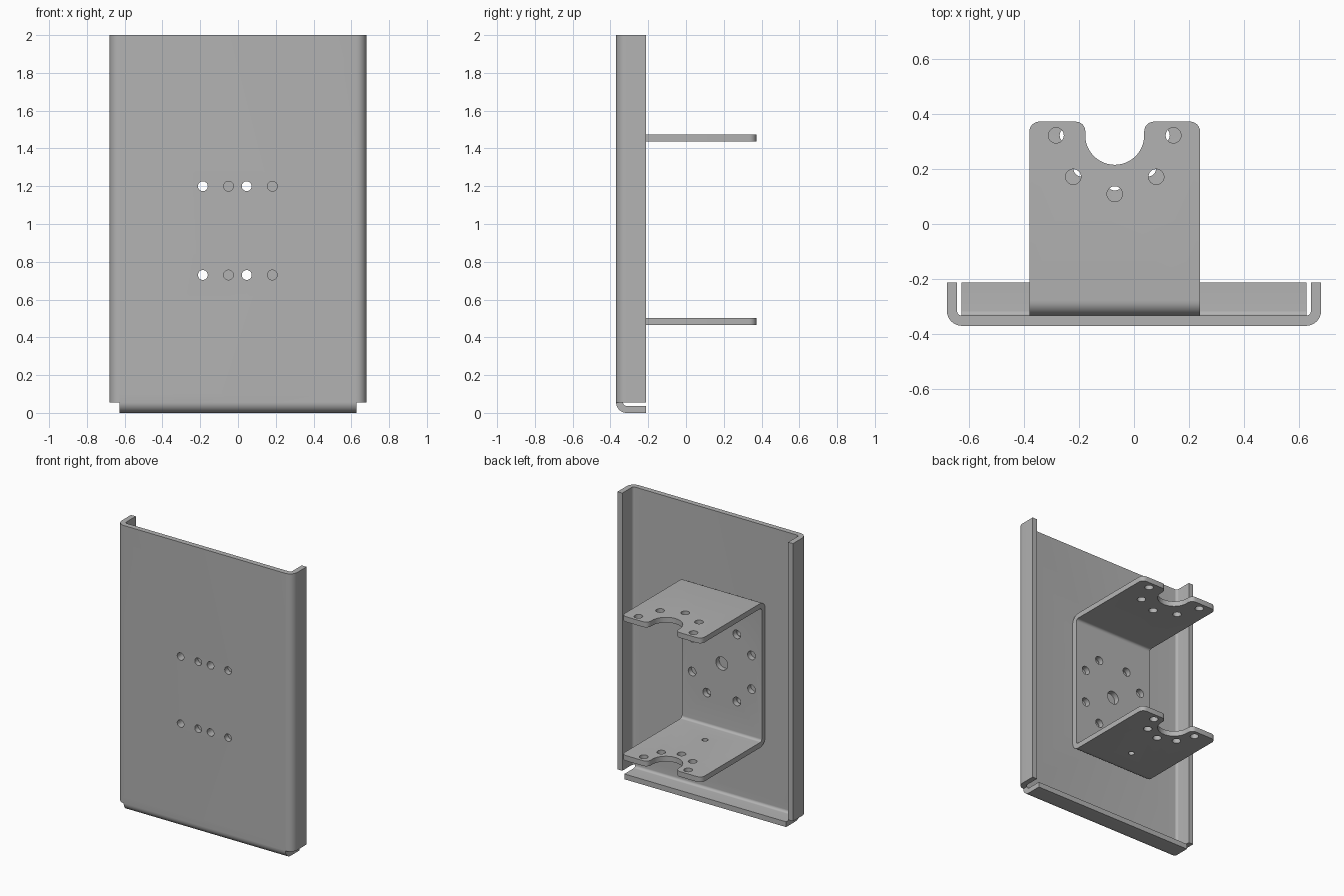
import bpy, bmesh
from math import sin, cos, pi, radians
from mathutils import Vector

if "Cube" in bpy.data.objects:
    bpy.data.objects.remove(bpy.data.objects["Cube"])

T, R = 0.037, 0.055          # sheet thickness, outer bend radius
CX, CY, CZ = -0.07, 0.322, 0.965   # bracket hole pattern centre

steel = bpy.data.materials.new("steel_grey")
steel.use_nodes = True
grey = (0.45, 0.45, 0.45, 1)
steel.diffuse_color = grey
steel.node_tree.nodes["Principled BSDF"].inputs["Base Color"].default_value = grey

AXES = {"X": lambda u, v, w: (w, u, v),
        "Y": lambda u, v, w: (u, w, v),
        "Z": lambda u, v, w: (u, v, w)}


def sheet(path, steps=8):
    """Outline of a bent sheet; path is its outer side with square corners."""
    p = [Vector(q) for q in path]
    d = [(b - a).normalized() for a, b in zip(p, p[1:])]
    outer, inner = [p[0]], [p[0] + d[1] * T]
    for corner, a, b in zip(p[1:], d, d[1:]):
        c = corner - a * R + b * R
        for i in range(steps + 1):
            t = i / steps * pi / 2
            ray = a * sin(t) - b * cos(t)
            outer.append(c + ray * R)
            inner.append(c + ray * (R - T))
    outer.append(p[-1])
    inner.append(p[-1] - d[-2] * T)
    return outer + inner[::-1]


def circle(u, v, r, n=32):
    return [(u + r * cos(2 * pi * i / n), v + r * sin(2 * pi * i / n)) for i in range(n)]


def prisms(name, items):
    """Object made of extruded outlines: (outline, axis, start, end)."""
    bm = bmesh.new()
    for outline, axis, lo, hi in items:
        place = AXES[axis]
        face = bm.faces.new([bm.verts.new(place(u, v, lo)) for u, v in outline])
        move = Vector(place(0, 0, hi - lo))
        ext = bmesh.ops.extrude_face_region(bm, geom=[face], use_keep_orig=True)
        bmesh.ops.translate(bm, vec=move,
                            verts=[g for g in ext["geom"] if isinstance(g, bmesh.types.BMVert)])
    bmesh.ops.recalc_face_normals(bm, faces=bm.faces)
    mesh = bpy.data.meshes.new(name)
    bm.to_mesh(mesh)
    bm.free()
    mesh.materials.append(steel)
    obj = bpy.data.objects.new(name, mesh)
    bpy.context.collection.objects.link(obj)
    return obj


def activate(obj):
    bpy.ops.object.select_all(action="DESELECT")
    obj.select_set(True)
    bpy.context.view_layer.objects.active = obj


def combine(obj, tool, operation):
    mod = obj.modifiers.new("combine", "BOOLEAN")
    mod.operation, mod.solver, mod.object = operation, "EXACT", tool
    activate(obj)
    bpy.ops.object.modifier_apply(modifier=mod.name)
    bpy.data.objects.remove(tool)


# Panel with folded sides and bottom lip
panel = prisms("panel", [(sheet([(0.68, -0.213), (0.68, -0.37), (-0.68, -0.37), (-0.68, -0.213)]),
                          "Z", R, 2)])
lip = prisms("bottom_lip", [(sheet([(-0.37, 0.1), (-0.37, 0), (-0.213, 0)]), "X", -0.627, 0.627)])
combine(panel, lip, "UNION")
holes = [(circle(x, z, 0.026), "Y", -0.5, -0.3)
         for x in (-0.186, -0.05, 0.046, 0.182) for z in (0.73, 1.2)]
combine(panel, prisms("panel_holes", holes), "DIFFERENCE")

# C-shaped bracket
bracket = prisms("bracket", [(sheet([(0.372, 1.475), (-0.333, 1.475), (-0.333, 0.465), (0.372, 0.465)]),
                              "X", -0.38, 0.24)])
# Round notch through both arms
rn = 0.107
notch = [(CX + rn * cos(pi + pi * i / 24), CY + rn * sin(pi + pi * i / 24)) for i in range(25)]
notch += [(CX + rn, 0.5), (CX - rn, 0.5)]
cuts = [(notch, "Z", 0.3, 1.6)]
# Five holes around the notch on each arm
for ring, lo, hi in ((0.213, 1.3, 1.6), (0.172, 0.3, 0.6)):
    for i in range(5):
        a = pi + i * pi / 4
        cuts.append((circle(CX + ring * cos(a), CY + ring * sin(a), 0.028), "Z", lo, hi))
# Drain hole in the lower arm
cuts.append((circle(CX, -0.11, 0.02), "Z", 0.3, 0.6))
# Back wall: large centre hole and eight around it
cuts.append((circle(CX, CZ, 0.046), "Y", -0.4, -0.25))
for dx, dz in ((0.116, 0.235), (0.23, 0.118)):
    for sx in (-1, 1):
        for sz in (-1, 1):
            cuts.append((circle(CX + sx * dx, CZ + sz * dz, 0.03), "Y", -0.4, -0.25))
combine(bracket, prisms("bracket_cuts", cuts), "DIFFERENCE")

# Rounded arm tips
bm = bmesh.new()
bm.from_mesh(bracket.data)
tips = [e for e in bm.edges
        if all(abs(v.co.y - 0.372) < 1e-3 for v in e.verts)
        and abs(e.verts[0].co.x - e.verts[1].co.x) < 1e-4]
bmesh.ops.bevel(bm, geom=tips, offset=0.036, segments=6, profile=0.5, affect="EDGES")
bm.to_mesh(bracket.data)
bm.free()

for obj in (panel, bracket):
    activate(obj)
    bpy.ops.object.shade_smooth_by_angle(angle=radians(30))
